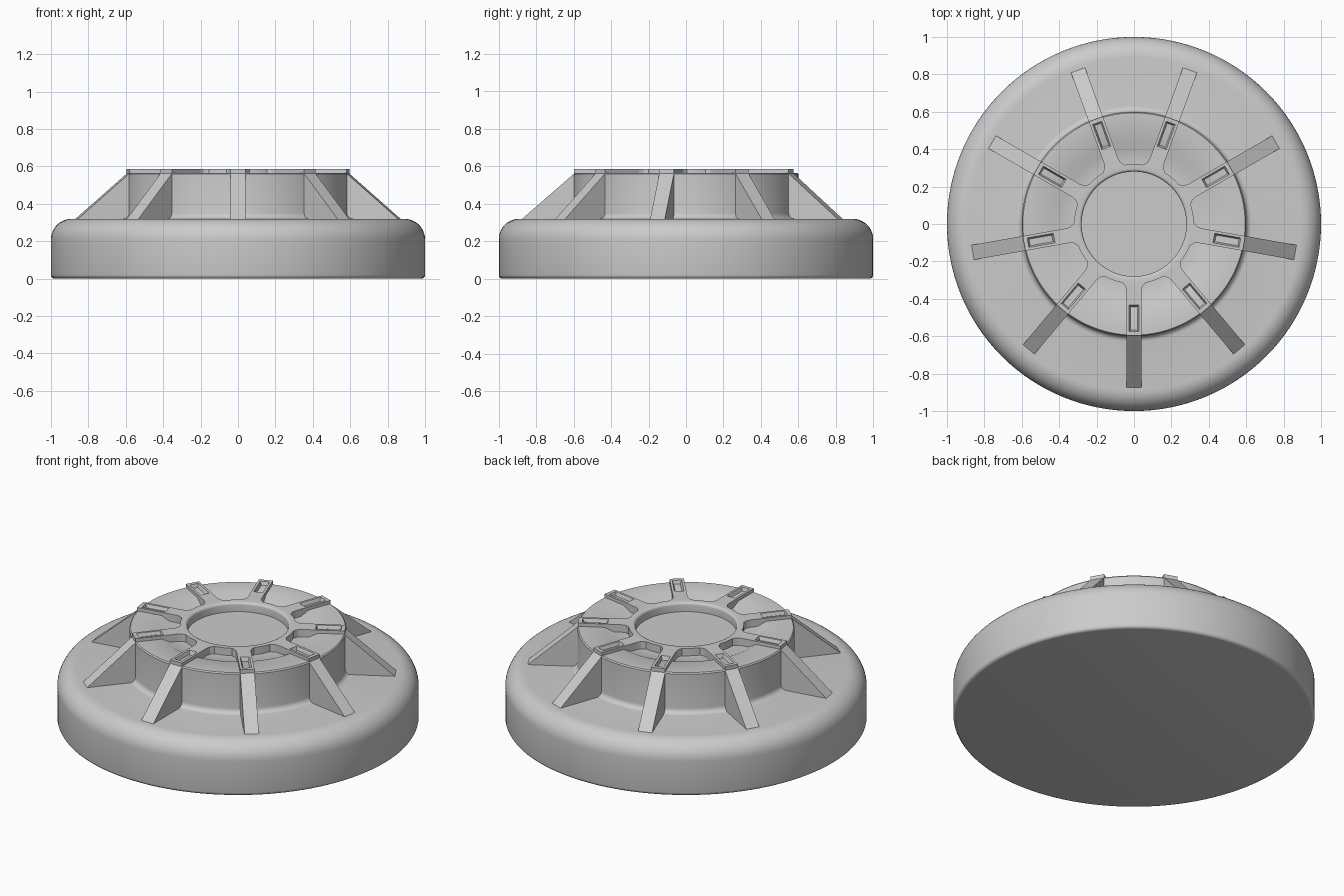
import bpy, bmesh, math
from mathutils import Matrix

if "Cube" in bpy.data.objects:
    bpy.data.objects.remove(bpy.data.objects["Cube"])

COUNT = 9
STEP = 2 * math.pi / COUNT


def arc(cx, cz, r, a0, a1, n):
    return [(cx + r * math.cos(math.radians(a0 + (a1 - a0) * i / n)),
             cz + r * math.sin(math.radians(a0 + (a1 - a0) * i / n))) for i in range(n + 1)]


def make_object(name, bm, smooth=False):
    bmesh.ops.recalc_face_normals(bm, faces=bm.faces)
    mesh = bpy.data.meshes.new(name)
    bm.to_mesh(mesh)
    bm.free()
    obj = bpy.data.objects.new(name, mesh)
    bpy.context.collection.objects.link(obj)
    if smooth:
        bpy.ops.object.select_all(action='DESELECT')
        bpy.context.view_layer.objects.active = obj
        obj.select_set(True)
        bpy.ops.object.shade_smooth_by_angle(angle=math.radians(35))
    return obj


def lathe(name, profile, segments=128):
    bm = bmesh.new()
    verts = [bm.verts.new((x, 0, z)) for x, z in profile]
    edges = [bm.edges.new(pair) for pair in zip(verts, verts[1:])]
    bmesh.ops.spin(bm, geom=verts + edges, cent=(0, 0, 0), axis=(0, 0, 1),
                   angle=2 * math.pi, steps=segments, use_merge=True)
    bmesh.ops.remove_doubles(bm, verts=bm.verts, dist=1e-5)
    return make_object(name, bm, True)


def radial_copies(obj):
    # First one points to the front, the others share its mesh
    for i in range(COUNT):
        o = obj if i == 0 else bpy.data.objects.new(f"{obj.name}_{i + 1}", obj.data)
        if i:
            bpy.context.collection.objects.link(o)
        o.matrix_world = Matrix.Rotation(-math.pi / 2 + i * STEP, 4, 'Z')


# Round base, raised drum, shallow dish, hub ring and sunken centre
profile = [(0, 0), (0.98, 0)]
profile += arc(0.98, 0.02, 0.02, -90, 0, 4)[1:]
profile += arc(0.89, 0.21, 0.11, 0, 90, 10)
profile += arc(0.63, 0.35, 0.03, 270, 180, 5)
profile += [(0.60, 0.558), (0.594, 0.565), (0.45, 0.565), (0.40, 0.54), (0.32, 0.54), (0.32, 0.585)]
profile += arc(0.295, 0.57, 0.015, 90, 180, 4)
profile += [(0.28, 0.53), (0, 0.53)]
lathe("base_and_drum", profile)

# Sloping buttress between base and drum
bm = bmesh.new()
side = [(0.56, 0.31), (0.875, 0.31), (0.875, 0.32), (0.597, 0.562), (0.56, 0.562)]
face = bm.faces.new([bm.verts.new((x, -0.04, z)) for x, z in side])
ext = bmesh.ops.extrude_face_region(bm, geom=[face])
bmesh.ops.translate(bm, vec=(0, 0.08, 0),
                    verts=[v for v in ext['geom'] if isinstance(v, bmesh.types.BMVert)])
radial_copies(make_object("buttress", bm))

# Flat spoke with a slot, flaring into the hub ring
bm = bmesh.new()
half = [(0.314, -0.062), (0.335, -0.045), (0.36, -0.04), (0.597, -0.04)]
outline = half + [(x, -y) for x, y in reversed(half)]
o = [bm.verts.new((x, y, 0.585)) for x, y in outline]
d = [bm.verts.new((x, y, 0.53)) for x, y in outline]
s = [bm.verts.new((x, y, 0.585)) for x, y in
     [(0.433, -0.026), (0.575, -0.026), (0.575, 0.026), (0.433, 0.026)]]
b = [bm.verts.new((x, y, 0.56)) for x, y in
     [(0.443, -0.016), (0.565, -0.016), (0.565, 0.016), (0.443, 0.016)]]
bm.faces.new([o[i] for i in (0, 1, 2, 5, 6, 7)])
rim = [o[2], o[3], o[4], o[5]]
for i in range(4):
    j = (i + 1) % 4
    bm.faces.new([rim[i], rim[j], s[j], s[i]])
    bm.faces.new([s[i], s[j], b[j], b[i]])
bm.faces.new(b)
for i in range(8):
    j = (i + 1) % 8
    bm.faces.new([o[i], o[j], d[j], d[i]])
bm.faces.new(d)
radial_copies(make_object("slotted_spoke", bm))
